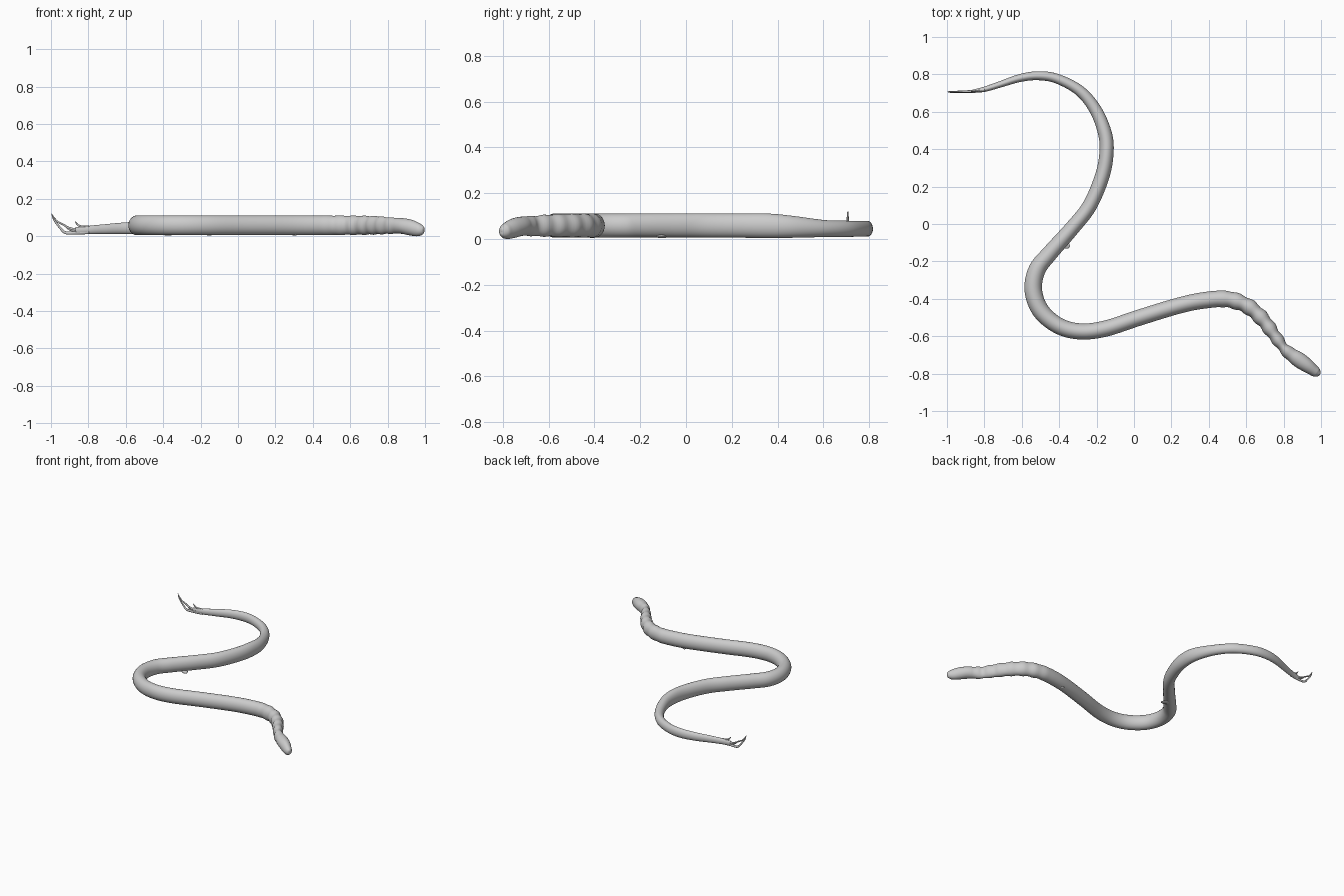
import bpy, bmesh, math
from mathutils import Vector


def catmull(keys, steps):
    """Smoothly interpolate rows of numbers."""
    rows = [keys[0]] + list(keys) + [keys[-1]]
    out = []
    for i in range(1, len(rows) - 2):
        a, b, c, d = rows[i - 1:i + 3]
        for s in range(steps):
            t = s / steps
            out.append([0.5 * (2 * q + (r - p) * t + (2 * p - 5 * q + 4 * r - u) * t * t
                               + (3 * q - p - 3 * r + u) * t ** 3)
                        for p, q, r, u in zip(a, b, c, d)])
    out.append(list(keys[-1]))
    return out


def tube(name, rows, sides):
    """Loft elliptical rings along rows of x, y, z, half width, half height."""
    bm = bmesh.new()
    pts = [Vector(r[:3]) for r in rows]
    rings = []
    for i, r in enumerate(rows):
        tan = (pts[min(i + 1, len(pts) - 1)] - pts[max(i - 1, 0)]).normalized()
        side = Vector((-tan.y, tan.x, 0)).normalized()
        up = tan.cross(side)
        ring = []
        for k in range(sides):
            a = 2 * math.pi * k / sides
            ring.append(bm.verts.new(pts[i] + side * r[3] * math.cos(a) + up * r[4] * math.sin(a)))
        rings.append(ring)
    for a, b in zip(rings, rings[1:]):
        for k in range(sides):
            j = (k + 1) % sides
            bm.faces.new((a[k], a[j], b[j], b[k]))
    bm.faces.new(rings[0])
    bm.faces.new(rings[-1])
    bmesh.ops.recalc_face_normals(bm, faces=bm.faces)
    for f in bm.faces:
        f.smooth = True
    me = bpy.data.meshes.new(name)
    bm.to_mesh(me)
    bm.free()
    ob = bpy.data.objects.new(name, me)
    bpy.context.collection.objects.link(ob)
    return ob


# Body: x, y, z, half width, half height from tail to neck
body_keys = [
    (-0.87, 0.713, 0.038, 0.008, 0.018),
    (-0.80, 0.725, 0.041, 0.014, 0.022),
    (-0.72, 0.750, 0.045, 0.017, 0.026),
    (-0.61, 0.785, 0.050, 0.021, 0.031),
    (-0.51, 0.797, 0.052, 0.024, 0.034),
    (-0.41, 0.780, 0.052, 0.026, 0.034),
    (-0.29, 0.715, 0.052, 0.029, 0.035),
    (-0.205, 0.61, 0.053, 0.033, 0.037),
    (-0.155, 0.48, 0.060, 0.037, 0.047),
    (-0.15, 0.37, 0.065, 0.038, 0.053),
    (-0.175, 0.25, 0.066, 0.039, 0.053),
    (-0.24, 0.10, 0.066, 0.039, 0.053),
    (-0.33, -0.015, 0.066, 0.040, 0.053),
    (-0.45, -0.15, 0.066, 0.043, 0.053),
    (-0.52, -0.24, 0.066, 0.046, 0.053),
    (-0.54, -0.35, 0.066, 0.047, 0.053),
    (-0.50, -0.46, 0.066, 0.046, 0.053),
    (-0.405, -0.54, 0.066, 0.044, 0.053),
    (-0.29, -0.57, 0.066, 0.043, 0.053),
    (-0.155, -0.555, 0.066, 0.043, 0.053),
    (0.03, -0.495, 0.066, 0.043, 0.053),
    (0.245, -0.43, 0.066, 0.043, 0.053),
    (0.38, -0.403, 0.066, 0.044, 0.053),
]
# Neck and head, continuing from the body
neck_keys = [
    (0.50, -0.398, 0.066, 0.044, 0.052),
    (0.605, -0.435, 0.066, 0.041, 0.051),
    (0.685, -0.505, 0.066, 0.039, 0.050),
    (0.745, -0.585, 0.066, 0.034, 0.048),
    (0.80, -0.660, 0.064, 0.029, 0.044),
    (0.84, -0.694, 0.064, 0.036, 0.042),
    (0.88, -0.722, 0.062, 0.041, 0.042),
    (0.92, -0.750, 0.054, 0.038, 0.042),
    (0.955, -0.776, 0.044, 0.031, 0.037),
    (0.975, -0.790, 0.042, 0.026, 0.030),
    (0.989, -0.799, 0.043, 0.013, 0.017),
    (0.992, -0.801, 0.043, 0.003, 0.003),
]
rows = catmull(body_keys + neck_keys, 8)

# Wrinkle bands around the neck
dist = 0
for i in range(1, len(rows)):
    dist += (Vector(rows[i][:2]) - Vector(rows[i - 1][:2])).length
    x = rows[i][0]
    if rows[i][1] < -0.3 and 0.42 < x < 0.86:
        fade = min(1, (x - 0.42) / 0.15, (0.86 - x) / 0.05)
        wave = math.sin(dist * 2 * math.pi / 0.078)
        rows[i][3] += 0.0035 * fade * wave
        rows[i][4] += 0.002 * fade * wave
tube("snake_body", rows, 28)

# Frayed tail bones
strands = {
    "tail_bone_lower": [(-0.80, 0.72, 0.030, 0.009, 0.012), (-0.87, 0.713, 0.026, 0.007, 0.009),
                        (-0.925, 0.712, 0.027, 0.006, 0.008), (-0.955, 0.711, 0.055, 0.005, 0.006),
                        (-0.985, 0.711, 0.095, 0.005, 0.005), (-0.998, 0.711, 0.128, 0.002, 0.002)],
    "tail_bone_middle": [(-0.85, 0.714, 0.040, 0.008, 0.009), (-0.90, 0.713, 0.050, 0.006, 0.006),
                         (-0.94, 0.712, 0.072, 0.005, 0.005), (-0.97, 0.712, 0.088, 0.004, 0.005),
                         (-0.996, 0.711, 0.122, 0.002, 0.002)],
    "tail_bone_inner": [(-0.87, 0.712, 0.035, 0.005, 0.006), (-0.90, 0.712, 0.042, 0.005, 0.005),
                        (-0.925, 0.712, 0.062, 0.004, 0.004), (-0.945, 0.712, 0.078, 0.002, 0.003)],
    "tail_spur_upper": [(-0.80, 0.722, 0.058, 0.006, 0.006), (-0.84, 0.716, 0.060, 0.005, 0.006),
                        (-0.86, 0.714, 0.070, 0.004, 0.005), (-0.872, 0.713, 0.086, 0.002, 0.002)],
}
for name, keys in strands.items():
    tube(name, catmull(keys, 5), 10)

# Small belly spurs
for name, x, y, r in (("belly_spur_middle", -0.375, -0.10, 0.022), ("belly_spur_front", 0.30, -0.405, 0.012)):
    bpy.ops.mesh.primitive_uv_sphere_add(segments=16, ring_count=8, radius=1, location=(x, y, 0.019))
    ob = bpy.context.object
    ob.name = name
    ob.scale = (r * 1.6, r, 0.008)
    ob.rotation_euler.z = math.radians(-40)
    bpy.ops.object.shade_smooth_by_angle()

# Rest the model on the ground plane and centre it
bpy.context.view_layer.update()
obs = list(bpy.context.scene.objects)
pts = [o.matrix_world @ v.co for o in obs for v in o.data.vertices]
shift = Vector([-(min(p[i] for p in pts) + max(p[i] for p in pts)) / 2 for i in range(2)]
              + [-min(p.z for p in pts)])
for o in obs:
    o.location += shift
